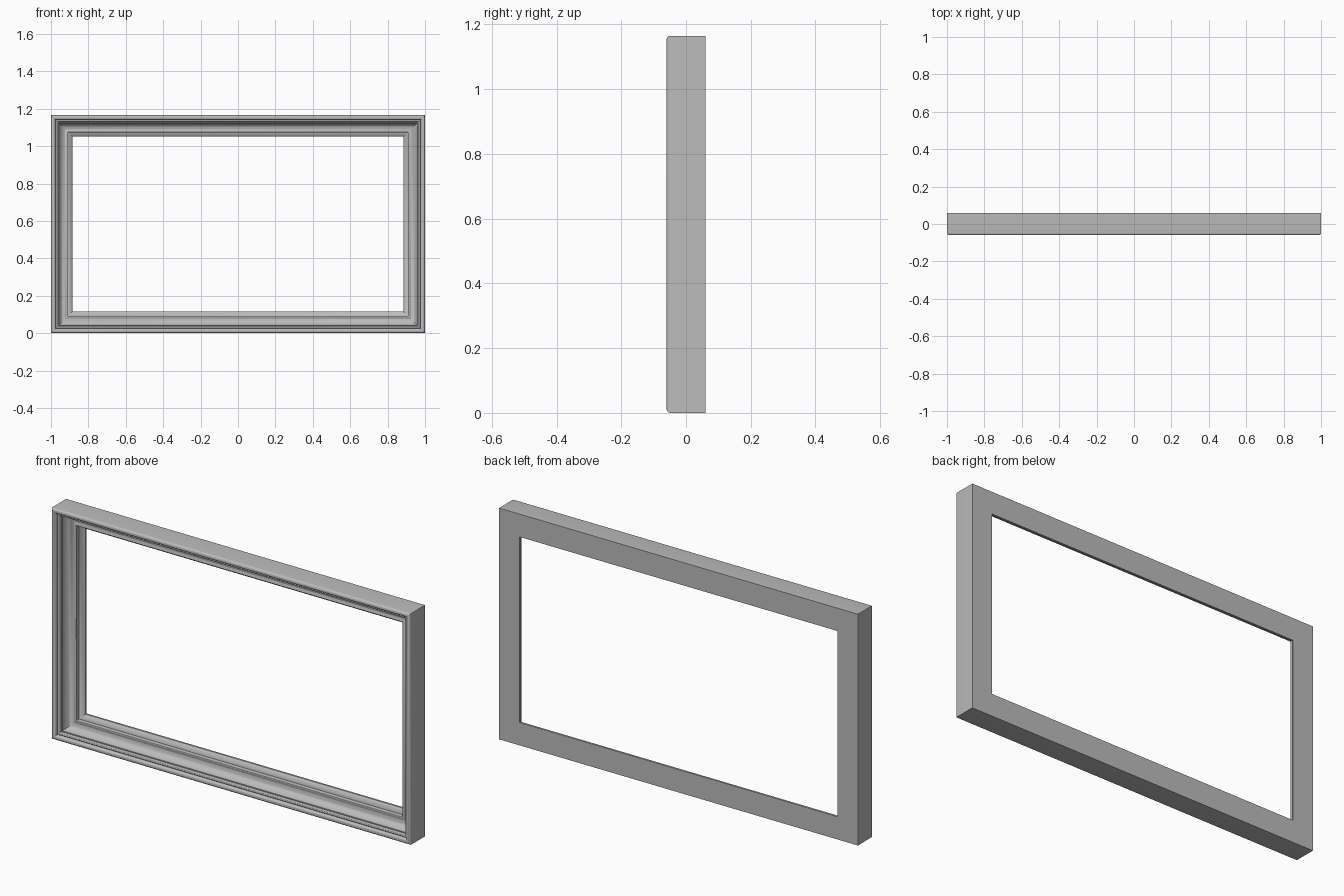
import bpy, bmesh, math

cube = bpy.data.objects.get("Cube")
if cube:
    bpy.data.objects.remove(cube, do_unlink=True)

HALF_W, HEIGHT, BACK = 1.0, 1.165, 0.06

grey = bpy.data.materials.new("neutral_grey")
grey.use_nodes = True
colour = (0.5, 0.5, 0.5, 1)
grey.diffuse_color = colour
grey.node_tree.nodes["Principled BSDF"].inputs["Base Color"].default_value = colour


def arc(cx, cy, r, start, end, steps):
    """Points on an arc, angles in degrees."""
    angles = [math.radians(start + (end - start) * i / steps) for i in range(steps + 1)]
    return [(cx + r * math.cos(a), cy + r * math.sin(a)) for a in angles]


# Moulding section: (distance in from the outer edge, depth y)
profile = [(0, BACK)]
profile += arc(0.012, -0.048, 0.012, 180, 320, 8)      # rounded front bead
profile += [(0.024, -0.050), (0.024, -0.040)]          # small fillet step
profile += arc(0.030, -0.040, 0.006, 200, 360, 6)      # thin bead
profile += [(0.036, -0.028), (0.041, -0.028)]
profile += arc(0.083, -0.028, 0.042, 180, 100, 8)      # wide cove
profile += [(0.083, 0.010)]
profile += arc(0.087, 0.014, 0.005, 230, 360, 5)       # inner bead
profile += [(0.092, 0.032)]
profile += [(0.097, 0.034), (0.115, 0.050), (0.115, BACK)]  # sloping sight edge

# Sweep the section round the four mitred corners
bm = bmesh.new()
rings = []
for sx, top in ((-1, False), (1, False), (1, True), (-1, True)):
    rings.append([bm.verts.new((sx * (HALF_W - d), y, HEIGHT - d if top else d))
                  for d, y in profile])
n = len(profile)
for i in range(4):
    a, b = rings[i], rings[(i + 1) % 4]
    for j in range(n):
        k = (j + 1) % n
        bm.faces.new((a[j], b[j], b[k], a[k]))
bmesh.ops.recalc_face_normals(bm, faces=bm.faces)

mesh = bpy.data.meshes.new("moulded_frame")
bm.to_mesh(mesh)
bm.free()
mesh.materials.append(grey)
frame = bpy.data.objects.new("moulded_frame", mesh)
bpy.context.collection.objects.link(frame)

bpy.ops.object.select_all(action="DESELECT")
frame.select_set(True)
bpy.context.view_layer.objects.active = frame
bpy.ops.object.shade_smooth_by_angle(angle=math.radians(35))
